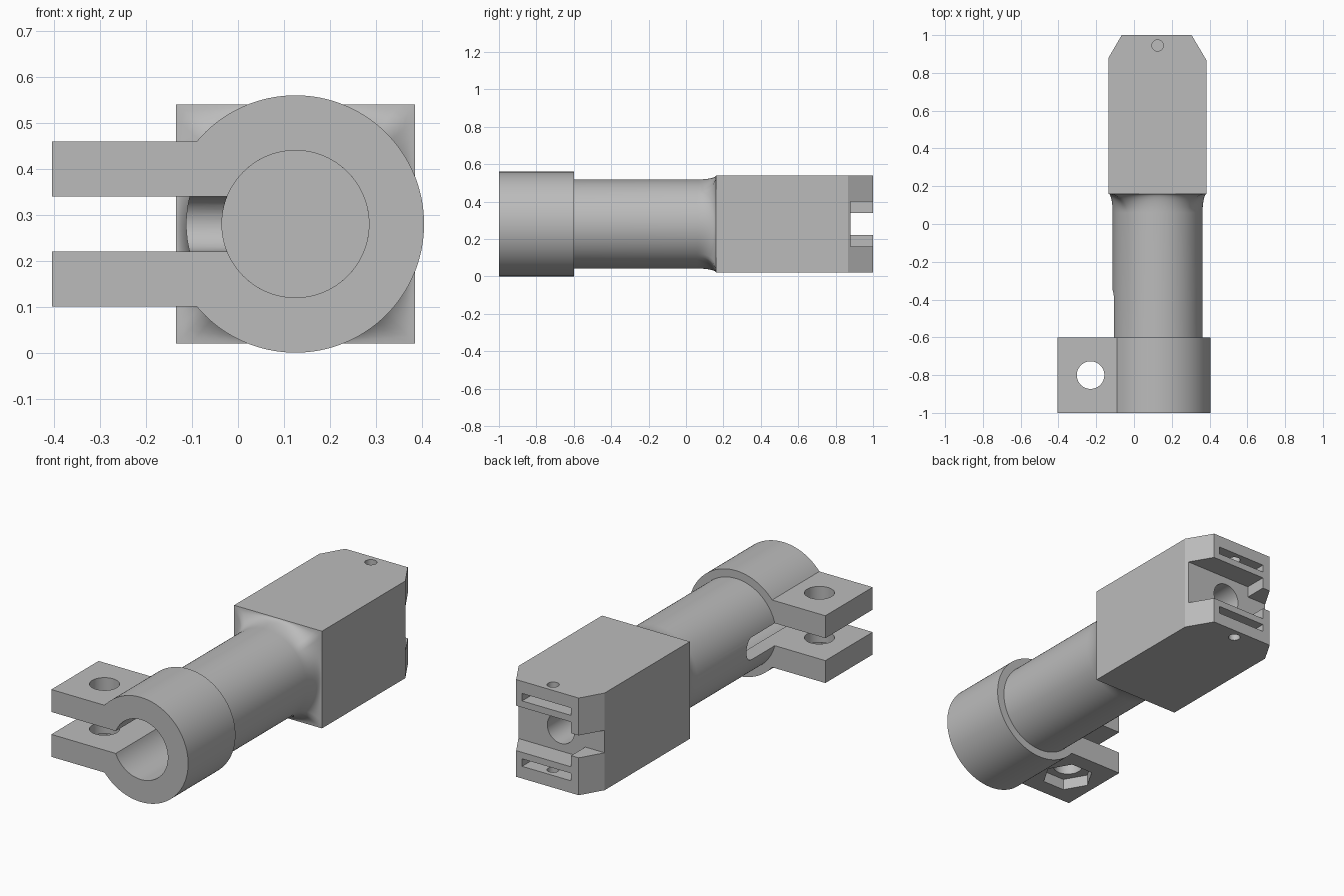
import bpy, bmesh, math
from math import sin, cos, pi, asin, radians

old = bpy.data.objects.get("Cube")
if old:
    bpy.data.objects.remove(old, do_unlink=True)

CX, CZ = 0.125, 0.28          # main axis, running along y
SEG = 96

gray = bpy.data.materials.new("plain_gray")
gray.use_nodes = True
color = (0.5, 0.5, 0.5, 1)
gray.diffuse_color = color
gray.node_tree.nodes["Principled BSDF"].inputs["Base Color"].default_value = color


def loft(name, rings):
    """Skin a list of equally long rings and cap both ends."""
    bm = bmesh.new()
    loops = [[bm.verts.new(p) for p in ring] for ring in rings]
    n = len(loops[0])
    for a, b in zip(loops, loops[1:]):
        for i in range(n):
            j = (i + 1) % n
            bm.faces.new((a[i], a[j], b[j], b[i]))
    bm.faces.new(loops[0])
    bm.faces.new(loops[-1])
    bmesh.ops.recalc_face_normals(bm, faces=bm.faces)
    mesh = bpy.data.meshes.new(name)
    bm.to_mesh(mesh)
    bm.free()
    mesh.materials.append(gray)
    obj = bpy.data.objects.new(name, mesh)
    bpy.context.collection.objects.link(obj)
    return obj


def prism(name, profile, axis, lo, hi):
    """Extrude a 2D profile along one axis."""
    place = {"x": lambda u, v, t: (t, u, v),
             "y": lambda u, v, t: (u, t, v),
             "z": lambda u, v, t: (u, v, t)}[axis]
    return loft(name, [[place(u, v, t) for u, v in profile] for t in (lo, hi)])


def arc(u, v, r, start, end, n):
    return [(u + r * cos(start + (end - start) * i / n),
             v + r * sin(start + (end - start) * i / n)) for i in range(n + 1)]


def circle(u, v, r, n=SEG):
    return arc(u, v, r, 0, 2 * pi, n)[:-1]


def rect(u0, u1, v0, v1):
    return [(u0, v0), (u1, v0), (u1, v1), (u0, v1)]


def carve(obj, cutters):
    """Subtract the cutters, then shade the result."""
    bpy.ops.object.select_all(action="DESELECT")
    bpy.context.view_layer.objects.active = obj
    obj.select_set(True)
    for cutter in cutters:
        cutter.hide_render = True
        mod = obj.modifiers.new("cut", "BOOLEAN")
        mod.operation = "DIFFERENCE"
        mod.solver = "EXACT"
        mod.object = cutter
        bpy.ops.object.modifier_apply(modifier=mod.name)
        bpy.data.objects.remove(cutter, do_unlink=True)
    bpy.ops.object.shade_smooth_by_angle(angle=radians(30))


# Split clamp collar with two flanges, as one C-shaped profile
outer = pi - asin(0.18 / 0.28)
inner = pi - asin(0.06 / 0.16)
profile = arc(CX, CZ, 0.28, -outer, outer, SEG)
profile += [(-0.405, 0.46), (-0.405, 0.34)]
profile += arc(CX, CZ, 0.16, inner, -inner, SEG)
profile += [(-0.405, 0.22), (-0.405, 0.10)]
clamp = prism("clamp_collar", profile, "y", -1, -0.6)
carve(clamp, [
    prism("bolt_hole", circle(-0.23, -0.8, 0.073, 48), "z", 0, 0.6),
    prism("nut_pocket", circle(-0.23, -0.8, 0.13, 6), "z", 0, 0.16)])

# Shaft that flares from round to square
HALF = 0.26


def shaft_ring(y, blend):
    ring = []
    for i in range(SEG):
        a = 2 * pi * i / SEG
        r = 0.238 + (HALF / max(abs(cos(a)), abs(sin(a))) - 0.238) * blend
        ring.append((CX + r * cos(a), y, CZ + r * sin(a)))
    return ring


rings = [shaft_ring(-0.6, 0)]
STEPS = 10
for k in range(STEPS + 1):
    s = pi / 2 * k / STEPS
    rings.append(shaft_ring(0.06 + 0.1 * sin(s), 1 - cos(s)))
shaft = loft("shaft", rings)
slot = [(-0.7, 0.22)] + arc(-0.41, CZ, 0.06, -pi / 2, pi / 2, 24) + [(-0.7, 0.34)]
carve(shaft, [
    prism("bore", circle(CX, CZ, 0.16), "y", -0.7, -0.1),
    prism("relief_slot", slot, "x", -0.3, CX)])

# Square head with chamfered rear corners
outline = [(CX - HALF, 0.16), (CX + HALF, 0.16), (CX + HALF, 0.865),
           (0.305, 1), (-0.065, 1), (CX - HALF, 0.88)]
head = prism("square_head", outline, "z", CZ - HALF, CZ + HALF)
cutters = [
    prism("narrow_channel", rect(0.88, 1.1, 0.22, 0.34), "x", -0.3, 0.5),
    prism("wide_channel", rect(0.88, 1.1, 0.16, 0.40), "x", -0.02, 0.5),
    prism("center_hole", circle(CX, CZ, 0.08, 48), "y", 0.5, 0.95)]
for side in (-1, 1):
    near, far = sorted((CZ + side * 0.155, CZ + side * 0.195))
    cutters.append(prism("nut_slot", rect(-0.02, 0.27, near, far), "y", 0.89, 1.1))
    low, high = sorted((CZ + side * 0.175, CZ + side * 0.4))
    cutters.append(prism("screw_hole", circle(CX, 0.945, 0.03, 32), "z", low, high))
carve(head, cutters)
